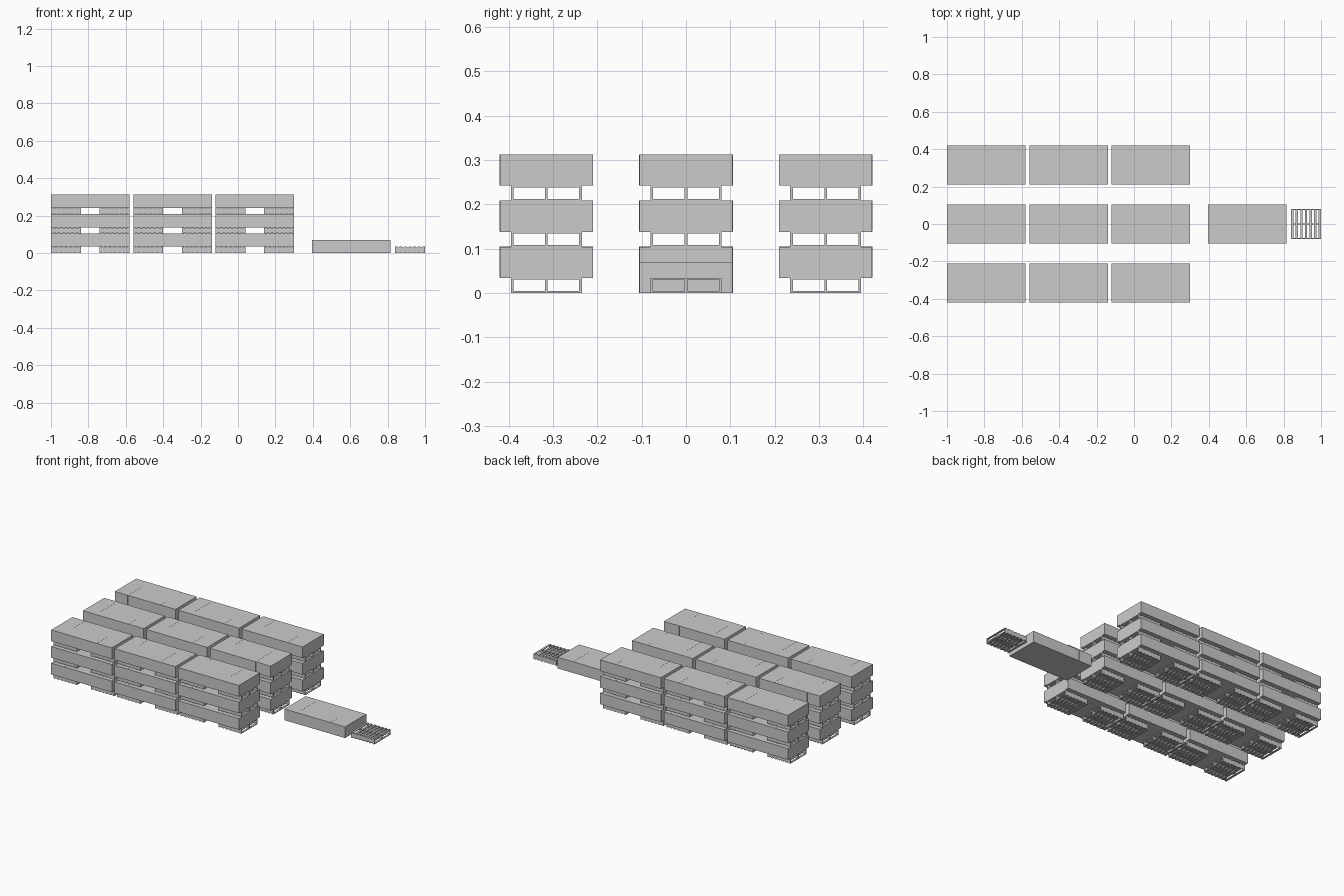
import bpy, bmesh
from mathutils import Matrix

if "Cube" in bpy.data.objects:
    bpy.data.objects.remove(bpy.data.objects["Cube"])

BOX = (0.42, 0.21, 0.07)
PAL = (0.16, 0.16, 0.034)
DECK, RAIL, SLATS, SLAT_W = 0.004, 0.006, 7, 0.0125


def add_box(bm, center, size):
    m = Matrix.Translation(center) @ Matrix.Diagonal((*size, 1))
    bmesh.ops.create_cube(bm, size=1, matrix=m)


def to_mesh(bm, name):
    me = bpy.data.meshes.new(name)
    bm.to_mesh(me)
    bm.free()
    return me


def place(name, me, loc):
    ob = bpy.data.objects.new(name, me)
    ob.location = loc
    bpy.context.collection.objects.link(ob)


# Long crate with two very thin straps; origin at bottom centre
bm = bmesh.new()
add_box(bm, (0, 0, BOX[2] / 2), BOX)
for x in (-0.122, 0.105):
    add_box(bm, (x, 0, BOX[2] / 2 + 0.0003), (0.003, BOX[1] + 0.001, BOX[2]))
crate = to_mesh(bm, "crate")

# Slatted pallet: three rails between two slatted decks
bm = bmesh.new()
for y in (-1, 0, 1):
    add_box(bm, (0, y * (PAL[1] - RAIL) / 2, PAL[2] / 2),
            (PAL[0], RAIL, PAL[2] - 2 * DECK))
for i in range(SLATS):
    x = -PAL[0] / 2 + SLAT_W / 2 + i * (PAL[0] - SLAT_W) / (SLATS - 1)
    for z in (DECK / 2, PAL[2] - DECK / 2):
        add_box(bm, (x, 0, z), (SLAT_W, PAL[1], DECK))
pallet = to_mesh(bm, "pallet")

# Three rows of three stacks, three layers high, each crate on two pallets
for x in (-0.79, -0.35, 0.09):
    for y in (-0.315, 0, 0.315):
        for k in range(3):
            z = k * (BOX[2] + PAL[2])
            for s in (-1, 1):
                place("stack_pallet", pallet, (x + s * (BOX[0] - PAL[0]) / 2, y, z))
            place("stack_crate", crate, (x, y, z + PAL[2]))

# Loose crate and loose pallet on the ground
place("loose_crate", crate, (0.605, 0, 0))
place("loose_pallet", pallet, (0.92, 0, 0))
